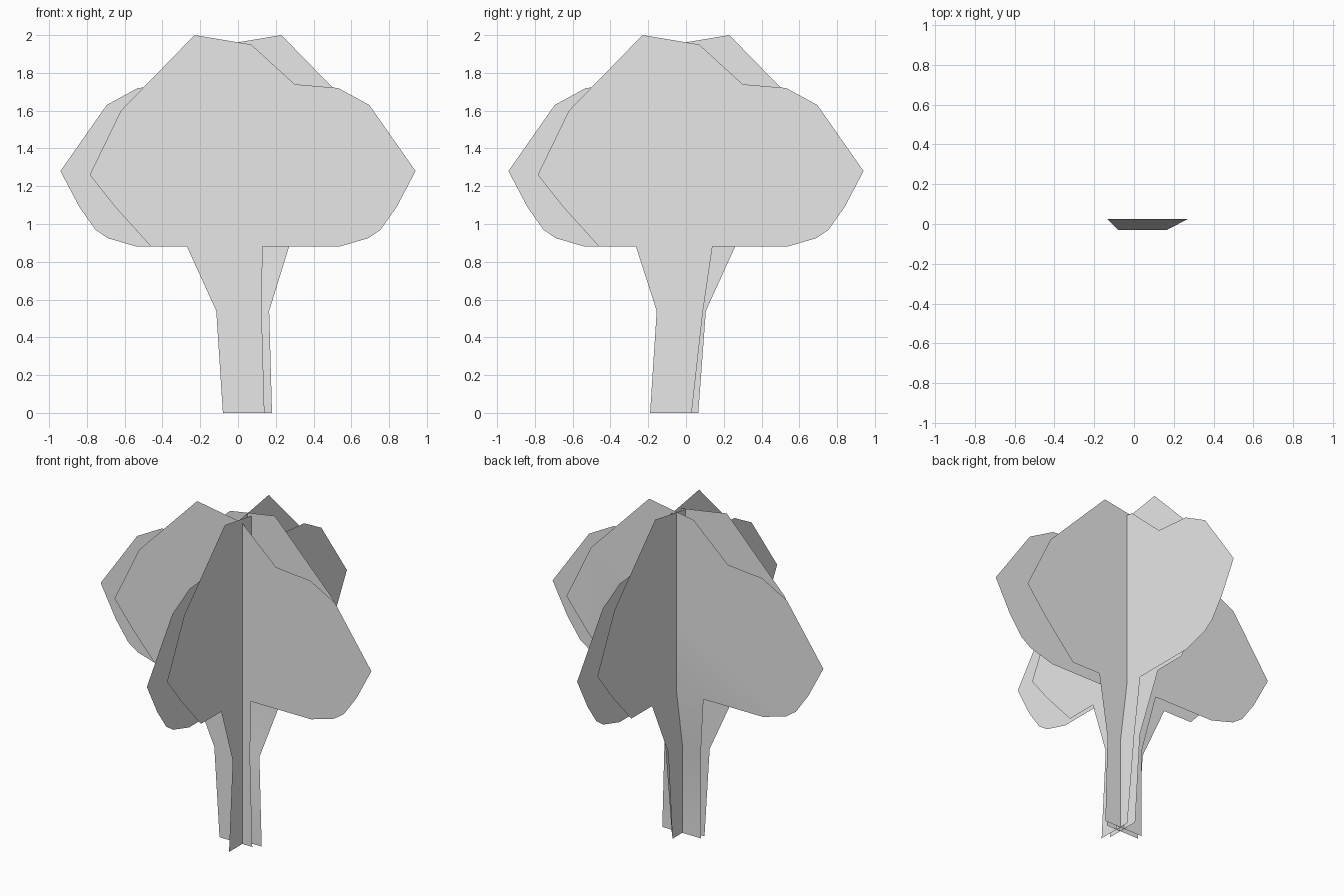
import bpy

cube = bpy.data.objects.get("Cube")
if cube:
    bpy.data.objects.remove(cube, do_unlink=True)

# Single plain grey for all sheets
grey = bpy.data.materials.new("plain_grey")
grey.use_nodes = True
grey.diffuse_color = (0.8, 0.8, 0.8, 1)
grey.node_tree.nodes["Principled BSDF"].inputs["Base Color"].default_value = (0.8, 0.8, 0.8, 1)

# Crown outline from the lower left, clockwise to the lower right
CROWN = [(-0.46, 0.88), (-0.65, 1.09), (-0.785, 1.26), (-0.62, 1.6), (-0.23, 2.0),
         (0.07, 1.95), (0.3, 1.74), (0.53, 1.72), (0.695, 1.63), (0.94, 1.28),
         (0.84, 1.09), (0.755, 0.97), (0.69, 0.925), (0.535, 0.88)]
LEVELS = (0.88, 0.54, 0)


def sheet(name, along_x, offset, side, trunk, foot_offset=None, flip=False):
    """One upright cut-out: crown plus a two-part trunk given as (left, right) per level."""
    foot = offset if foot_offset is None else foot_offset

    def place(u, z, depth):
        return (u, depth, z) if along_x else (depth, u, z)

    crown = [(side * u, z) for u, z in CROWN]
    if side < 0:
        crown.reverse()
    verts = [place(u, z, offset) for u, z in crown]
    n = len(verts)
    for z, depth, edges in zip(LEVELS, (offset, foot, foot), trunk):
        verts += [place(u, z, depth) for u in edges]
    # Crown closes through the top of the trunk
    faces = [list(range(n)) + [n + 1, n]]
    faces += [[i, i + 1, i + 3, i + 2] for i in (n, n + 2)]
    if flip:
        faces = [f[::-1] for f in faces]
    mesh = bpy.data.meshes.new(name)
    mesh.from_pydata(verts, [], faces)
    mesh.materials.append(grey)
    mesh.shade_smooth()
    obj = bpy.data.objects.new(name, mesh)
    bpy.context.collection.objects.link(obj)


# Pair of sheets running left to right; the rear one bends at the trunk
sheet("front_sheet", True, -0.063, 1,
      [(-0.27, 0.13), (-0.115, 0.125), (-0.08, 0.14)])
sheet("back_sheet", True, 0.025, -1,
      [(-0.135, 0.27), (-0.08, 0.165), (-0.08, 0.18)], foot_offset=-0.03, flip=True)

# Pair of sheets running front to back
sheet("left_sheet", False, 0.073, 1,
      [(-0.265, 0.14), (-0.155, 0.09), (-0.19, 0.03)])
sheet("right_sheet", False, 0.046, -1,
      [(-0.14, 0.26), (-0.11, 0.105), (-0.15, 0.065)], flip=True)
